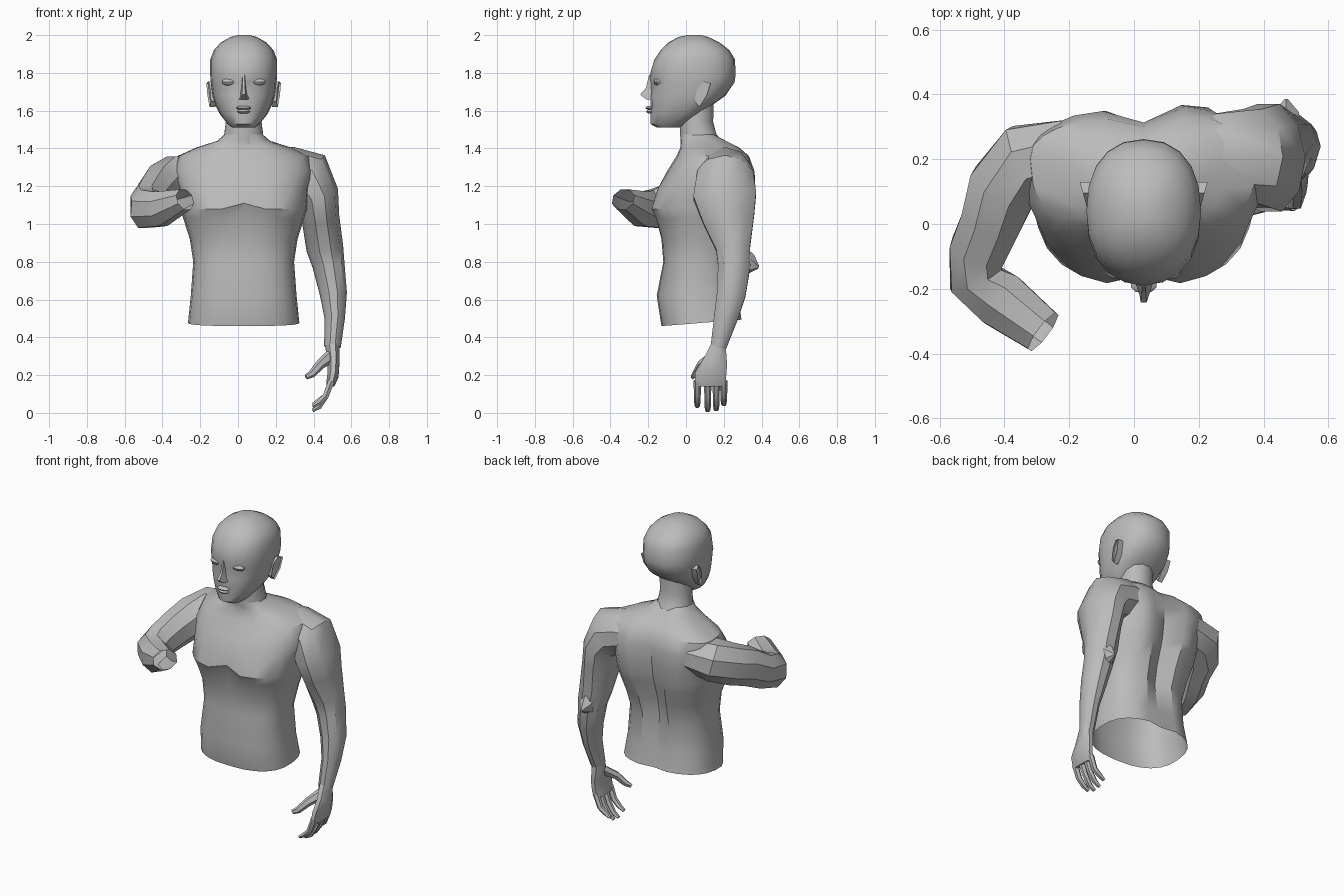
import bpy, bmesh, math
from mathutils import Vector

cube = bpy.data.objects.get("Cube")
if cube:
    bpy.data.objects.remove(cube, do_unlink=True)

MIDLINE = .03
grey = bpy.data.materials.new("plain grey")
grey.use_nodes = True
grey.diffuse_color = (.5, .5, .5, 1)
grey.node_tree.nodes["Principled BSDF"].inputs["Base Color"].default_value = (.5, .5, .5, 1)


def make_object(name, bm, angle=35):
    bmesh.ops.recalc_face_normals(bm, faces=bm.faces)
    mesh = bpy.data.meshes.new(name)
    bm.to_mesh(mesh)
    bm.free()
    mesh.materials.append(grey)
    obj = bpy.data.objects.new(name, mesh)
    bpy.context.collection.objects.link(obj)
    bpy.ops.object.select_all(action='DESELECT')
    obj.select_set(True)
    bpy.context.view_layer.objects.active = obj
    bpy.ops.object.shade_smooth_by_angle(angle=math.radians(angle))
    return obj


def skin(name, rings, cap_start=False, cap_end=False, angle=35):
    """Bridge a list of equally long point rings."""
    bm = bmesh.new()
    loops = [[bm.verts.new(p) for p in ring] for ring in rings]
    for low, high in zip(loops, loops[1:]):
        for i in range(len(low)):
            j = (i + 1) % len(low)
            bm.faces.new((low[i], low[j], high[j], high[i]))
    if cap_start:
        bm.faces.new(loops[0])
    if cap_end:
        bm.faces.new(loops[-1])
    return make_object(name, bm, angle)


def tube(name, path, axis, sides=8, **options):
    """Path entries: x, y, z, radius along axis, radius across it."""
    centres = [Vector(p[:3]) for p in path]
    rings = []
    for i, (centre, p) in enumerate(zip(centres, path)):
        ahead = centres[min(i + 1, len(path) - 1)] - centres[max(i - 1, 0)]
        ahead.normalize()
        u = Vector(axis)
        u = (u - ahead * u.dot(ahead)).normalized()
        v = ahead.cross(u)
        turns = [math.tau * (k + .5) / sides for k in range(sides)]
        rings.append([centre + u * p[3] * math.cos(t) + v * p[4] * math.sin(t) for t in turns])
    return skin(name, rings, **options)


def power(value, exponent):
    return math.copysign(abs(value) ** exponent, value)


def bump(value, centre, width):
    return max(0, 1 - abs(value - centre) / width)


def body_rings(levels, sides, exponent, shape):
    """Level entries: z, half width, front y, widest y, back y."""
    rings = []
    for z, half, front, middle, back in levels:
        ring = []
        for k in range(sides):
            t = math.tau * k / sides
            dx = half * power(math.cos(t), exponent)
            s = power(math.sin(t), exponent)
            y = middle + s * (back - middle if s > 0 else middle - front)
            ring.append(shape(dx, y, z, s))
        rings.append(ring)
    return rings


# Torso, open at the waist, with breast and spine furrows
def torso_shape(dx, y, z, s):
    if s > .4:
        blade = .055 if dx > 0 else .02
        y -= .06 * bump(dx, 0, .07) * bump(z, .95, .7)
        y += blade * bump(abs(dx), .17, .12) * bump(z, 1.17, .3)
    elif s < -.4:
        y += .035 * bump(dx, 0, .07) * bump(z, 1.07, .15)
        z += .05 * bump(dx, 0, .09) * bump(z, 1.04, .1)
    if z < .5:
        z += .08 * y
    return MIDLINE + dx, y, z


torso = [(.47, .295, -.13, .08, .30), (.62, .28, -.155, .06, .28), (.8, .267, -.12, .06, .27),
         (.92, .285, -.13, .08, .3), (1.03, .32, -.165, .08, .33), (1.08, .335, -.19, .08, .34),
         (1.19, .345, -.155, .12, .345), (1.28, .375, -.1, .18, .345), (1.36, .35, -.05, .2, .325),
         (1.405, .25, -.03, .18, .28), (1.44, .14, -.03, .12, .22), (1.475, .1, -.03, .07, .155)]
skin("torso", body_rings(torso, 24, .8, torso_shape))

# Neck
tube("neck", [(MIDLINE, .09, 1.38, .13, .12), (MIDLINE, .065, 1.46, .108, .1),
              (MIDLINE, .055, 1.54, .098, .092), (MIDLINE, .06, 1.66, .1, .09)], (1, 0, 0), sides=12)


# Head with eye sockets, brow ridge and chin
def head_shape(dx, y, z, s):
    if s < -.3:
        y += .025 * bump(abs(dx), .075, .05) * bump(z, 1.75, .05)
        y -= .012 * bump(dx, 0, .06) * bump(z, 1.54, .04)
    return MIDLINE + dx, y, z


head = [(1.51, .06, -.15, -.09, -.03), (1.53, .085, -.18, -.06, .01), (1.58, .125, -.188, -.01, .08),
        (1.63, .15, -.188, .02, .14), (1.68, .165, -.19, .04, .21), (1.75, .174, -.19, .04, .257),
        (1.785, .177, -.193, .04, .262), (1.87, .177, -.168, .04, .26), (1.92, .158, -.135, .04, .23),
        (1.96, .122, -.095, .045, .18), (1.99, .07, -.04, .045, .12), (2, .03, .01, .05, .08)]
skin("head", body_rings(head, 20, .88, head_shape), cap_start=True, cap_end=True)

# Nose: a wedge from brow to nostrils
nose = [(1.79, .012, -.195), (1.72, .017, -.212), (1.685, .022, -.243), (1.66, .036, -.212)]
skin("nose", [[(MIDLINE - w, -.16, z), (MIDLINE - w * .4, y, z), (MIDLINE + w * .4, y, z),
               (MIDLINE + w, -.16, z)] for z, w, y in nose], cap_start=True, cap_end=True, angle=25)


def ellipsoid(name, centre, size):
    bm = bmesh.new()
    bmesh.ops.create_uvsphere(bm, u_segments=10, v_segments=6, radius=1)
    for v in bm.verts:
        v.co = Vector(a * b + c for a, b, c in zip(v.co, size, centre))
    return make_object(name, bm)


# Mouth
ellipsoid("upper_lip", (MIDLINE, -.185, 1.615), (.042, .03, .011))
ellipsoid("lower_lip", (MIDLINE, -.183, 1.596), (.036, .028, .012))

# Eyes and ears, one pair per side
for side, label in ((1, "left"), (-1, "right")):
    ellipsoid(label + "_eye", (MIDLINE + side * .075, -.146, 1.752), (.044, .026, .02))
    outline = ((.06, 1.72), (.095, 1.755), (.13, 1.745), (.11, 1.68), (.07, 1.62), (.045, 1.65))
    skin(label + "_ear", [[(MIDLINE + side * (reach + (y - .05) * flare), y, z) for y, z in outline]
                          for reach, flare in ((.15, 0), (.175, .28), (.165, .28))],
         cap_end=True, angle=20)

# Hanging left arm, growing out of the shoulder
tube("left_arm", [(.18, .21, 1.28, .13, .12), (.27, .21, 1.27, .14, .14), (.365, .208, 1.245, .155, .152),
                  (.42, .205, 1.15, .175, .115), (.437, .225, 1.03, .145, .1), (.46, .25, .87, .095, .098),
                  (.48, .255, .78, .09, .085), (.505, .24, .63, .08, .072), (.512, .21, .5, .066, .054),
                  (.5, .172, .35, .044, .044)], (0, 1, 0), sides=10, cap_start=True)
tube("left_elbow", [(.47, .24, .85, .06, .07), (.47, .33, .78, .045, .065), (.47, .385, .772, .006, .008)],
     (1, 0, 0), sides=6, cap_end=True)

# Left hand with four fingers and a thumb
tube("left_palm", [(.5, .172, .36, .042, .042), (.506, .155, .27, .034, .07),
                   (.503, .13, .2, .032, .09), (.488, .13, .145, .024, .09)],
     (1, 0, 0), cap_end=True)
for name, y, tip in (("index", .06, .025), ("middle", .115, .003), ("ring", .16, .008), ("little", .2, .035)):
    tube(name + "_finger", [(.495, y, .17, .02, .02), (.465, y, .09, .018, .018),
                            (.43, y, tip + .03, .016, .017), (.395, y, tip + .008, .009, .013)],
         (1, 0, 0), sides=6, cap_end=True)
tube("left_thumb", [(.49, .14, .3, .025, .035), (.435, .08, .255, .022, .026),
                    (.39, .05, .205, .018, .02), (.36, .035, .19, .01, .014)],
     (0, 1, 0), sides=6, cap_end=True)

# Raised right arm, bent at the elbow and open at the end of the forearm
tube("right_arm", [(-.2, .22, 1.26, .11, .11), (-.33, .195, 1.24, .13, .125),
                   (-.405, .11, 1.2, .125, .115), (-.44, .01, 1.16, .12, .1),
                   (-.48, -.08, 1.11, .11, .095), (-.49, -.17, 1.08, .11, .09),
                   (-.41, -.235, 1.08, .1, .095), (-.28, -.333, 1.13, .06, .075)], (0, 0, 1))
